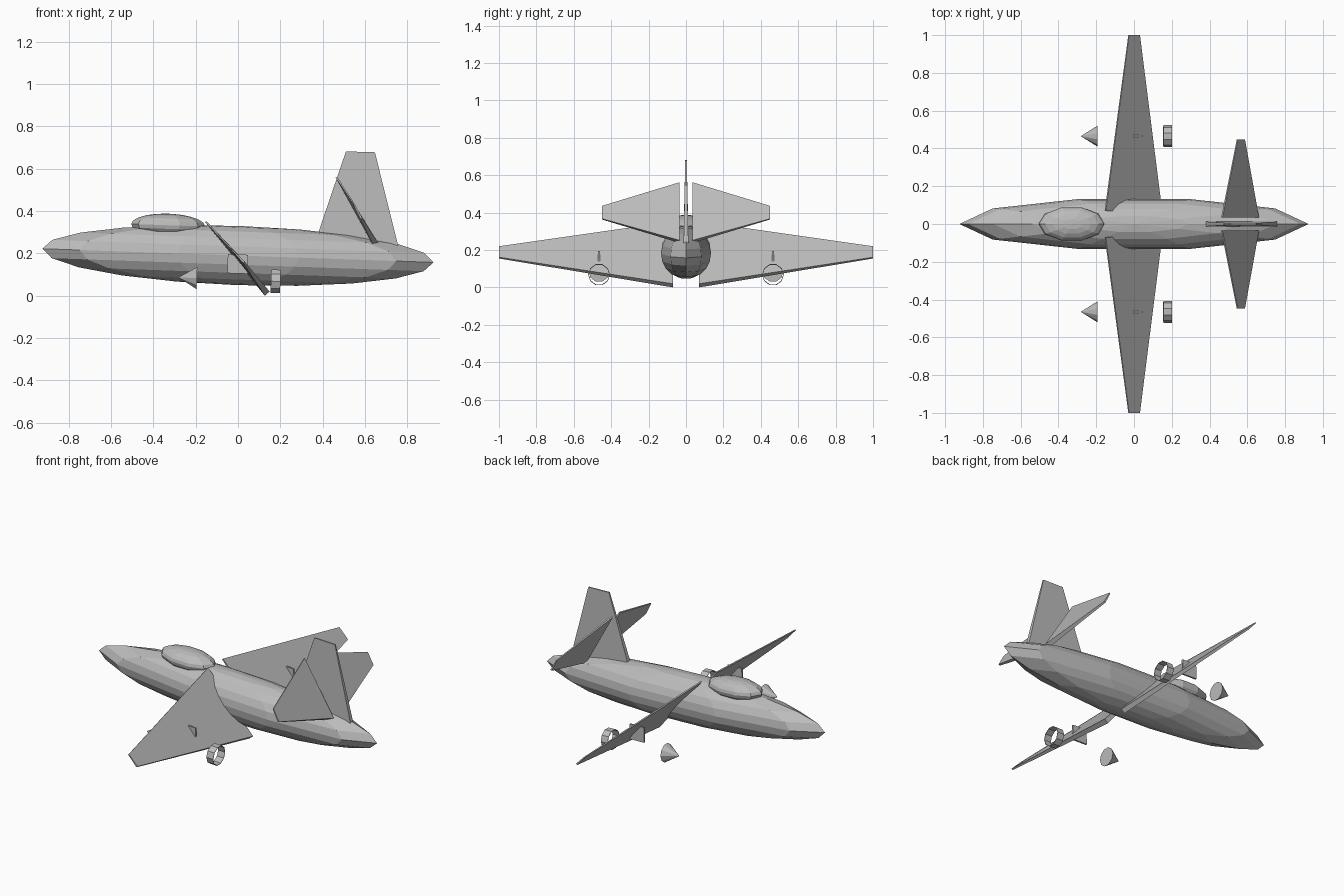
import bpy, bmesh, math
from mathutils import Matrix, Vector

if "Cube" in bpy.data.objects:
    bpy.data.objects.remove(bpy.data.objects["Cube"])

grey = bpy.data.materials.new("plain_grey")
grey.diffuse_color = (0.5, 0.5, 0.5, 1)
grey.use_nodes = True
grey.node_tree.nodes["Principled BSDF"].inputs["Base Color"].default_value = grey.diffuse_color
TILT = Matrix.Rotation(math.radians(2), 4, 'Y')


def finish(name, bm):
    bmesh.ops.recalc_face_normals(bm, faces=bm.faces)
    mesh = bpy.data.meshes.new(name)
    bm.to_mesh(mesh)
    bm.free()
    mesh.materials.append(grey)
    obj = bpy.data.objects.new(name, mesh)
    bpy.context.collection.objects.link(obj)
    return obj


def ellipsoid(name, centre, radii):
    # ten-sided flat ellipsoid, poles up and down, a face towards each end
    bm = bmesh.new()
    bmesh.ops.create_uvsphere(bm, u_segments=10, v_segments=10, radius=1)
    spin = Matrix.Rotation(math.radians(18), 4, 'Z')
    size = Matrix.Diagonal((*radii, 1))
    bm.transform(Matrix.Translation(centre) @ TILT @ size @ spin)
    finish(name, bm)


def loft(name, a, b):
    # solid between two matching four-point sections
    bm = bmesh.new()
    va, vb = [[bm.verts.new(p) for p in s] for s in (a, b)]
    bm.faces.new(va)
    bm.faces.new(vb[::-1])
    for i in range(4):
        j = (i + 1) % 4
        bm.faces.new((va[i], vb[i], vb[j], va[j]))
    finish(name, bm)


def blade_section(y, lead, trail, t_lead, t_trail):
    # chord section in the xz plane, thin in front and thicker behind
    l, t = Vector((lead[0], y, lead[1])), Vector((trail[0], y, trail[1]))
    d = (t - l).normalized()
    n = Vector((-d.z, 0, d.x)) / 2
    return [l + n * t_lead, t + n * t_trail, t - n * t_trail, l - n * t_lead]


# Body and canopy
ellipsoid("fuselage", (0, 0, 0.19), (0.925, 0.14, 0.14))
ellipsoid("canopy", (-0.33, 0, 0.333), (0.175, 0.092, 0.055))

for side, s in (("left", -1), ("right", 1)):
    # Steeply pitched wing and tailplane
    loft(side + "_wing",
         blade_section(s * 0.07, (-0.152, 0.35), (0.138, 0.010), 0.008, 0.03),
         blade_section(s * 1.0, (-0.028, 0.218), (0.028, 0.158), 0.006, 0.01))
    loft(side + "_tailplane",
         blade_section(s * 0.035, (0.465, 0.56), (0.65, 0.245), 0.008, 0.028),
         blade_section(s * 0.448, (0.547, 0.435), (0.583, 0.365), 0.006, 0.01))

    # Engine pylon
    bm = bmesh.new()
    bmesh.ops.create_cube(bm, size=1)
    bm.transform(Matrix.Translation((-0.002, s * 0.465, 0.15)) @ TILT
                 @ Matrix.Diagonal((0.095, 0.01, 0.09, 1)))
    finish(side + "_pylon", bm)

    # Engine nose cone, pointing forward
    bm = bmesh.new()
    bmesh.ops.create_cone(bm, cap_ends=True, segments=10, radius1=0.055,
                          radius2=0, depth=0.088)
    bm.transform(Matrix.Translation((-0.238, s * 0.465, 0.085)) @ TILT
                 @ Matrix.Rotation(-math.pi / 2, 4, 'Y'))
    bmesh.ops.remove_doubles(bm, verts=bm.verts, dist=1e-5)
    finish(side + "_engine_cone", bm)

    # Open exhaust ring
    bm = bmesh.new()
    bmesh.ops.create_cone(bm, cap_ends=False, segments=10, radius1=0.058,
                          radius2=0.058, depth=0.045)
    bm.transform(Matrix.Translation((0.178, s * 0.465, 0.068)) @ TILT
                 @ Matrix.Rotation(math.pi / 2, 4, 'Y'))
    ring = finish(side + "_exhaust_ring", bm)
    wall = ring.modifiers.new("wall", 'SOLIDIFY')
    wall.thickness = 0.003

# Upright tail fin, thinner at its top
fin_base = [(0.375, 0.285), (0.76, 0.225)]
fin_top = [(0.51, 0.682), (0.647, 0.678)]


def fin_section(pts, w):
    (x0, z0), (x1, z1) = pts
    return [(x0, -w, z0), (x1, -w, z1), (x1, w, z1), (x0, w, z0)]


loft("tail_fin", fin_section(fin_base, 0.013), fin_section(fin_top, 0.004))
